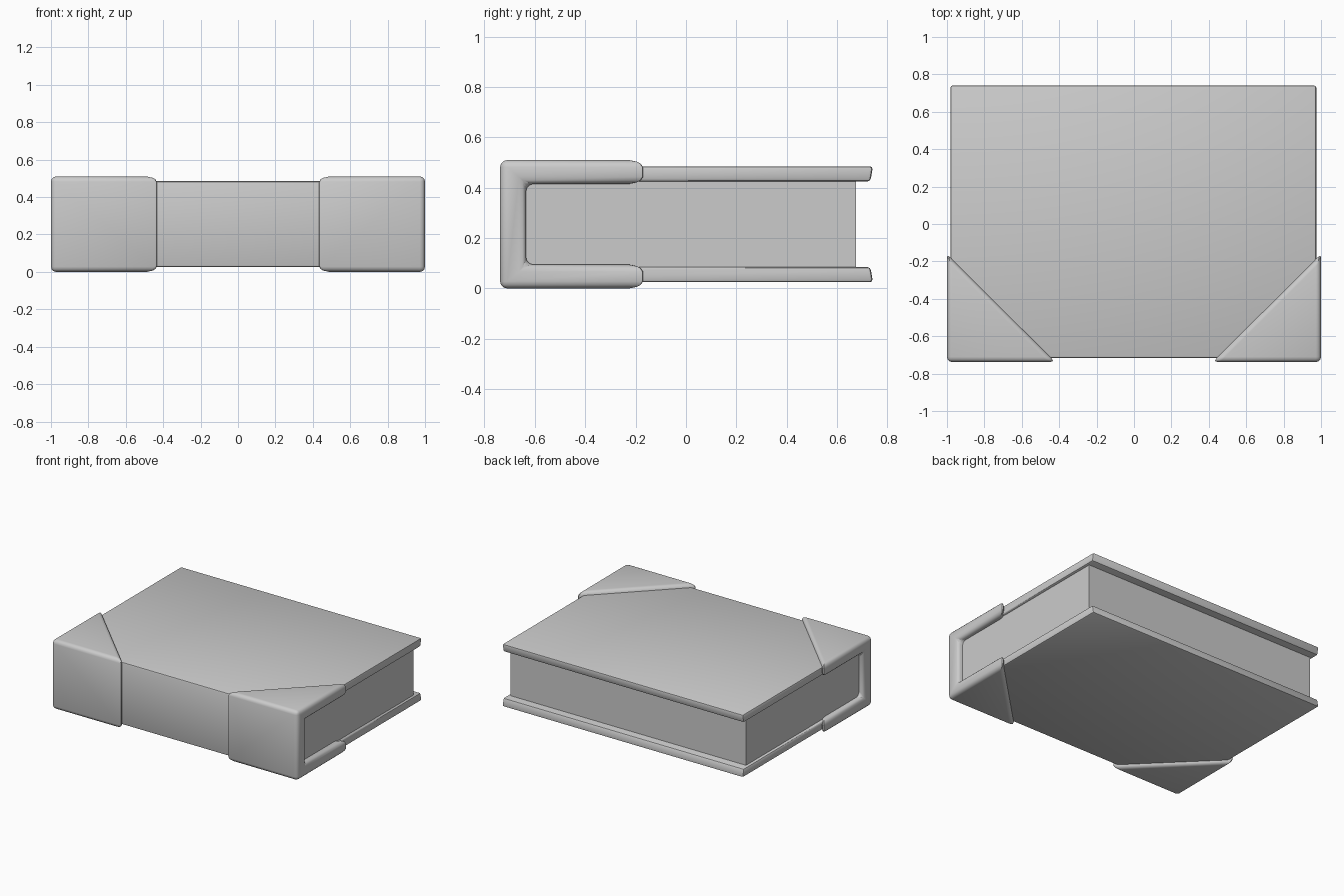
import bpy, bmesh, math

cube = bpy.data.objects.get("Cube")
if cube:
    bpy.data.objects.remove(cube, do_unlink=True)

grey = bpy.data.materials.new("plain grey")
grey.use_nodes = True
grey.diffuse_color = (0.6, 0.6, 0.6, 1)
grey.node_tree.nodes["Principled BSDF"].inputs["Base Color"].default_value = (0.6, 0.6, 0.6, 1)


def loft_profile(name, profile, x_start, x_end, bevel=0, segments=1):
    """Span a (y, z) profile between two x limits given as functions of y."""
    bm = bmesh.new()
    ends = [[bm.verts.new((fx(y), y, z)) for y, z in profile] for fx in (x_start, x_end)]
    n = len(profile)
    for i in range(n):
        j = (i + 1) % n
        bm.faces.new((ends[0][i], ends[0][j], ends[1][j], ends[1][i]))
    for end in ends:
        bm.faces.new(end)
    # Merge the ends where the limits meet in a point
    bmesh.ops.remove_doubles(bm, verts=bm.verts[:], dist=0.0005)
    bmesh.ops.recalc_face_normals(bm, faces=bm.faces[:])
    if bevel:
        bmesh.ops.bevel(bm, geom=bm.edges[:], offset=bevel, segments=segments,
                        profile=0.5, affect='EDGES', clamp_overlap=True)
        bmesh.ops.recalc_face_normals(bm, faces=bm.faces[:])
    mesh = bpy.data.meshes.new(name)
    bm.to_mesh(mesh)
    bm.free()
    mesh.materials.append(grey)
    obj = bpy.data.objects.new(name, mesh)
    bpy.context.collection.objects.link(obj)
    bpy.ops.object.select_all(action='DESELECT')
    obj.select_set(True)
    bpy.context.view_layer.objects.active = obj
    bpy.ops.object.shade_smooth_by_angle(angle=math.radians(35))
    return obj


MID = 0.255  # middle height of the book


def mirrored(upper):
    """Complete an upper half profile with its reflection below MID."""
    return [(y, MID + h) for y, h in upper] + [(y, MID - h) for y, h in reversed(upper)]


# Cover: two boards joined by the spine, open at the back
cover = mirrored([(-0.64, 0.17), (0.732, 0.17), (0.742, 0.23), (-0.717, 0.23)])
loft_profile("cover", cover[3:] + cover[:3], lambda y: -0.982, lambda y: 0.975, 0.012, 2)

# Page block
pages = [(-0.66, 0.07), (0.675, 0.07), (0.675, 0.44), (-0.66, 0.44)]
loft_profile("pages", pages, lambda y: -0.96, lambda y: 0.955)

# Corner guards: C shaped sleeves mitred to a triangle on each board
TIP, FRONT, INNER = -0.16, -0.738, -0.635
guard = mirrored([(INNER, 0.16), (TIP, 0.16), (TIP, 0.255), (FRONT, 0.255)])
for side, label in ((1, "left"), (-1, "right")):
    loft_profile(label + "_corner_guard", guard,
                 lambda y: side,
                 lambda y: side * (1 - 0.58 * (TIP - y) / (TIP - FRONT)),
                 0.028, 3)
